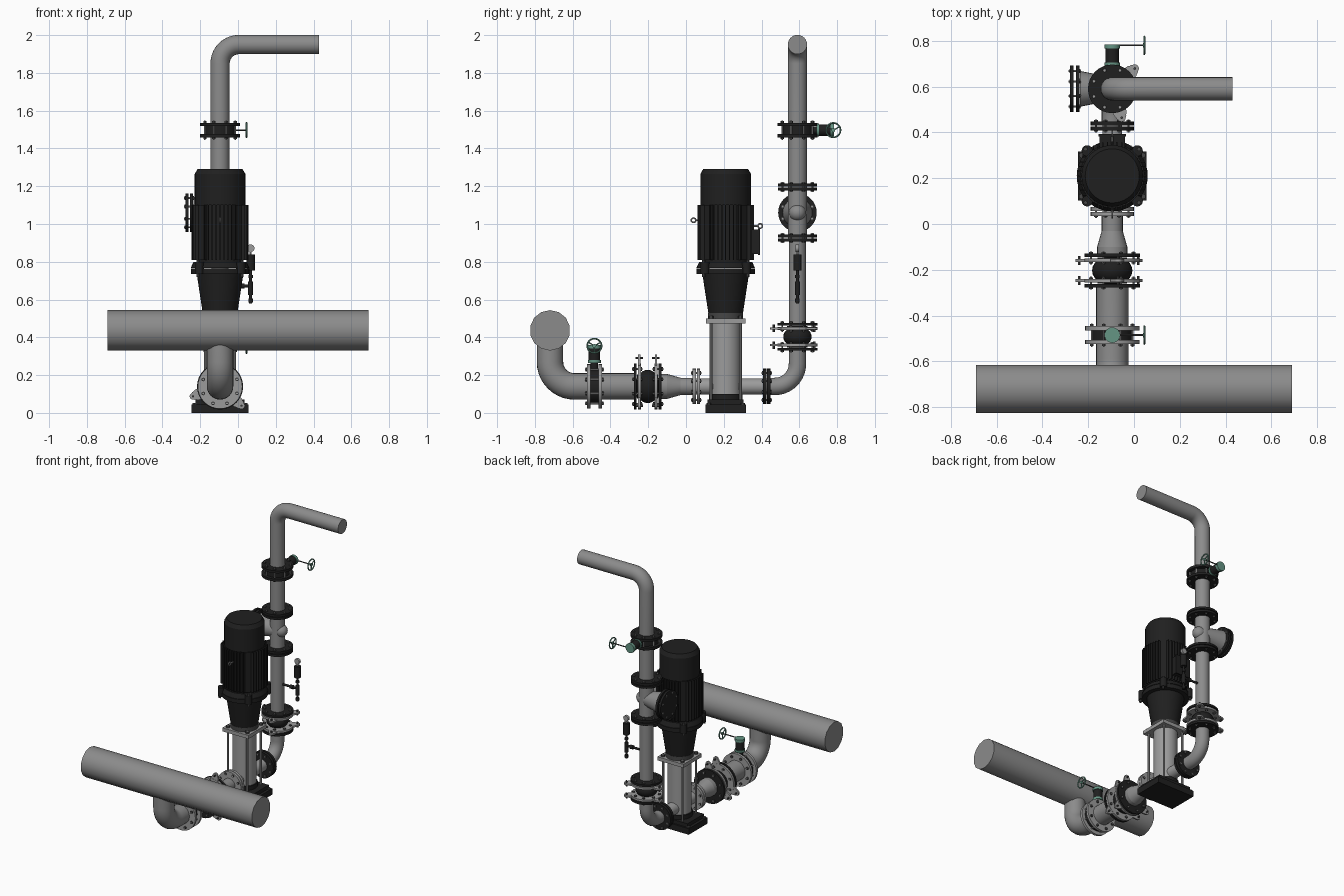
import bpy, bmesh, math
from mathutils import Vector as V, Matrix

if "Cube" in bpy.data.objects:
    bpy.data.objects.remove(bpy.data.objects["Cube"])

def mat(name, c):
    m = bpy.data.materials.new(name)
    m.diffuse_color = (*c, 1)
    m.use_nodes = True
    m.node_tree.nodes["Principled BSDF"].inputs["Base Color"].default_value = m.diffuse_color
    return m

GREY = mat("pipe grey", (0.26, 0.26, 0.26))
STEEL = mat("light steel", (0.33, 0.33, 0.33))
BLACK = mat("cast black", (0.014, 0.014, 0.014))
DARK = mat("dark bolt grey", (0.06, 0.06, 0.06))
GREEN = mat("valve green", (0.13, 0.30, 0.23))
X, Y, Z = V((1, 0, 0)), V((0, 1, 0)), V((0, 0, 1))
AX = -0.095                      # centre plane of the pipework
RY = 0.59                        # riser position


class Part:
    """Collects primitives into one named object."""
    def __init__(self, name):
        self.name, self.bm, self.mats = name, bmesh.new(), []

    def paint(self, verts, m):
        if m not in self.mats:
            self.mats.append(m)
        for f in {f for v in verts for f in v.link_faces}:
            f.material_index = self.mats.index(m)

    def cyl(self, p0, p1, r, m, r2=None, seg=24):
        p0, p1 = V(p0), V(p1)
        d = p1 - p0
        mx = Matrix.Translation((p0 + p1) / 2) @ d.to_track_quat('Z', 'Y').to_matrix().to_4x4()
        g = bmesh.ops.create_cone(self.bm, cap_ends=True, segments=seg, radius1=r,
                                  radius2=r if r2 is None else r2, depth=d.length, matrix=mx)
        self.paint(g['verts'], m)

    def box(self, c, s, m, rot=0):
        mx = Matrix.Translation(c) @ Matrix.Rotation(rot, 4, 'Z') @ Matrix.Diagonal((*s, 1))
        self.paint(bmesh.ops.create_cube(self.bm, size=1, matrix=mx)['verts'], m)

    def ball(self, c, r, m, scale=(1, 1, 1)):
        mx = Matrix.Translation(c) @ Matrix.Diagonal((*scale, 1))
        self.paint(bmesh.ops.create_uvsphere(self.bm, u_segments=24, v_segments=14, radius=r, matrix=mx)['verts'], m)

    def tube(self, path, side, r, m, seg=24, closed=False):
        """Sweep a circle along a planar path; side is the plane normal."""
        n, rings = len(path), []
        for i, p in enumerate(path):
            a, b = (path[i - 1], path[(i + 1) % n]) if closed else (path[max(i - 1, 0)], path[min(i + 1, n - 1)])
            up = side.cross((b - a).normalized())
            rings.append([self.bm.verts.new(p + r * (math.cos(t) * side + math.sin(t) * up))
                          for t in (2 * math.pi * k / seg for k in range(seg))])
        for i in range(n if closed else n - 1):
            A, B = rings[i], rings[(i + 1) % n]
            for k in range(seg):
                self.bm.faces.new((A[k], A[(k + 1) % seg], B[(k + 1) % seg], B[k]))
        if not closed:
            self.bm.faces.new(rings[0])
            self.bm.faces.new(rings[-1])
        self.paint([v for q in rings for v in q], m)

    def ring(self, c, u, v, R, r, m, seg=28):
        pts = [V(c) + R * (math.cos(t) * u + math.sin(t) * v) for t in (2 * math.pi * k / seg for k in range(seg))]
        self.tube(pts, u.cross(v), r, m, 8, True)

    def done(self):
        bmesh.ops.recalc_face_normals(self.bm, faces=self.bm.faces)
        me = bpy.data.meshes.new(self.name)
        self.bm.to_mesh(me)
        self.bm.free()
        for m in self.mats:
            me.materials.append(m)
        o = bpy.data.objects.new(self.name, me)
        bpy.context.collection.objects.link(o)
        bpy.ops.object.select_all(action='DESELECT')
        o.select_set(True)
        bpy.context.view_layer.objects.active = o
        bpy.ops.object.shade_smooth_by_angle(angle=math.radians(35))


def side_axes(d):
    u = X if abs(d.x) < 0.5 else Y
    return u, (Z if abs(d.z) < 0.5 else Y)

def bend(start, c, a, b, R, end):
    """Straight, quarter bend about c from -b towards a, straight."""
    arc = [c + R * (math.sin(t) * a - math.cos(t) * b) for t in (math.pi / 2 * k / 10 for k in range(11))]
    return [V(start)] + arc + [V(end)]

def flanges(part, c, d, offs, r, t, mats, n=8, reach=0.012):
    """Bolted flange discs along d at the given offsets, with through bolts."""
    c = V(c)
    u, v = side_axes(d)
    for o, m in zip(offs, mats):
        part.cyl(c + d * (o - t / 2), c + d * (o + t / 2), r, m, seg=32)
    lo, hi = min(offs) - t / 2 - reach, max(offs) + t / 2 + reach
    for k in range(n):
        a = 2 * math.pi * (k + 0.5) / n
        p = c + (math.cos(a) * u + math.sin(a) * v) * r * 0.82
        part.cyl(p + d * lo, p + d * hi, 0.005, STEEL, seg=6)
        for e, s in ((lo, 1), (hi, -1)):
            part.cyl(p + d * (e + s * 0.003), p + d * (e + s * 0.012), 0.010, DARK, seg=6)

def valve(name, c, d, stem, r, mount, fm):
    """Butterfly valve with gearbox and hand wheel on the +x side."""
    p, c = Part(name), V(c)
    flanges(p, c, d, (-0.030, 0.030), r, 0.018, (fm, fm))
    p.cyl(c - d * 0.022, c + d * 0.022, r * 0.78, BLACK)
    s = lambda h: c + stem * h
    p.cyl(s(0.05), s(mount - 0.08), 0.02, BLACK, seg=16)
    p.cyl(s(mount - 0.09), s(mount - 0.075), 0.034, GREEN, seg=20)
    p.cyl(s(mount - 0.075), s(mount - 0.015), 0.030, BLACK, seg=20)
    p.cyl(s(mount - 0.015), s(mount + 0.004), 0.034, GREEN, seg=20)
    h = s(mount)
    w = h + X * 0.14
    p.cyl(h, w + X * 0.005, 0.004, DARK, seg=8)
    p.ring(w, Y, Z, 0.038, 0.0045, GREEN)
    p.cyl(w - X * 0.006, w + X * 0.006, 0.010, GREEN, seg=12)
    for k in range(3):
        a = 2 * math.pi * k / 3 + 0.5
        p.cyl(w, w + 0.038 * (math.cos(a) * Y + math.sin(a) * Z), 0.0035, GREEN, seg=6)
    p.done()

def joint(name, c, d, half, r, ball_r, angles):
    """Rubber expansion joint between two flange pairs with lug plates."""
    p, c = Part(name), V(c)
    u, v = side_axes(d)
    p.ball(c, ball_r, BLACK, [1 - 0.25 * abs(q) for q in d])
    p.cyl(c - d * half, c + d * half, ball_r * 0.72, BLACK)
    for s in (-1, 1):
        e = c + d * s * half
        flanges(p, e, d * s, (-0.012, 0.010), r, 0.015, (STEEL, BLACK), reach=0.010)
        for a in angles:
            q = math.cos(math.radians(a)) * u + math.sin(math.radians(a)) * v
            for f, rad in ((1.0, 0.030), (1.14, 0.024), (1.25, 0.018)):
                b = e + q * r * f - d * s * 0.012
                p.cyl(b - d * 0.006, b + d * 0.006, rad, STEEL, seg=16)
            p.cyl(b - d * 0.02, b + d * 0.02, 0.006, DARK, seg=6)
    p.done()

# suction manifold and its pipe
p = Part("suction_manifold")
p.cyl((-0.69, -0.72, 0.437), (0.69, -0.72, 0.437), 0.107, GREY, seg=14)
p.done()
p = Part("suction_pipe")
p.tube(bend((AX, -0.72, 0.43), V((AX, -0.59, 0.27)), -Z, Y, 0.13, (AX, -0.27, 0.14)), X, 0.07, GREY)
p.cyl((AX, -0.14, 0.14), (AX, -0.10, 0.14), 0.066, GREY)
p.cyl((AX, -0.10, 0.14), (AX, -0.03, 0.14), 0.066, GREY, 0.046)
p.cyl((AX, -0.03, 0.14), (AX, 0.05, 0.14), 0.046, GREY)
p.done()
valve("suction_valve", (AX, -0.485, 0.14), Y, Z, 0.118, 0.215, STEEL)
joint("suction_expansion_joint", (AX, -0.203, 0.14), Y, 0.056, 0.122, 0.088, (80, 200, 318))

# pump body
P = V((AX, 0.21, 0))
p = Part("pump_body")
p.cyl(P + Z * 0.06, P + Z * 0.48, 0.080, STEEL, seg=32)
p.cyl(P + Z * 0.07, P + Z * 0.10, 0.088, BLACK, seg=32)
p.cyl((AX, 0.05, 0.14), (AX, 0.43, 0.14), 0.043, STEEL)
p.box(P + Z * 0.487, (0.21, 0.21, 0.026), STEEL)
p.cyl(P + Z * 0.50, P + Z * 0.53, 0.093, DARK, seg=32)
for sx in (-1, 1):
    for sy in (-1, 1):
        q = P + X * sx * 0.078 + Y * sy * 0.078
        p.cyl(q + Z * 0.06, q + Z * 0.515, 0.008, STEEL, seg=10)
        p.cyl(q + Z * 0.50, q + Z * 0.514, 0.014, DARK, seg=6)
p.done()
p = Part("pump_base")
p.box(P + Z * 0.022, (0.30, 0.215, 0.044), BLACK)
p.box(P + Z * 0.055, (0.26, 0.19, 0.03), BLACK)
for sx in (-1, 1):
    for sy in (-1, 1):
        q = P + X * sx * 0.135 + Y * sy * 0.09
        p.cyl(q + Z * 0.04, q + Z * 0.052, 0.012, DARK, seg=6)
p.done()
p = Part("pump_flanges")
flanges(p, (AX, 0.055, 0.14), Y, (-0.011, 0.011), 0.094, 0.018, (STEEL, STEEL), reach=0.008)
flanges(p, (AX, 0.428, 0.14), Y, (-0.011, 0.011), 0.094, 0.018, (BLACK, BLACK), reach=0.008)
p.done()

# motor: stool, flange, finned body, fan cover
p = Part("motor")
for z0, z1, r0, r1 in ((0.53, 0.74, 0.092, 0.124), (0.735, 0.765, 0.155, 0.155), (0.768, 0.80, 0.155, 0.14),
                       (0.80, 1.11, 0.124, 0.124), (1.10, 1.265, 0.134, 0.134), (1.265, 1.292, 0.134, 0.118)):
    p.cyl(P + Z * z0, P + Z * z1, r0, BLACK, r1, seg=40)
for q in range(4):                       # parallel cooling fins, four sides
    a = q * math.pi / 2
    d, s = V((math.cos(a), math.sin(a), 0)), V((-math.sin(a), math.cos(a), 0))
    for k in range(-4, 5):
        out = 0.150 - 0.0011 * k * k
        p.box(P + d * (0.09 + out) / 2 + s * k * 0.0205 + Z * 0.955, (out - 0.09, 0.006, 0.29), BLACK, a)
    e = (d + s).normalized()             # corner lugs on the flange
    p.cyl(P + e * 0.155 + Z * 0.735, P + e * 0.155 + Z * 0.80, 0.024, BLACK, seg=16)
    p.box(P + e * 0.13 + Z * 0.955, (0.02, 0.05, 0.29), BLACK, a + math.pi / 4)
    p.cyl(P + e * 0.165 + Z * 0.72, P + e * 0.165 + Z * 0.81, 0.009, DARK, seg=6)
p.done()
p = Part("terminal_box")
p.box(P + V((0, 0.145, 0.905)), (0.11, 0.065, 0.13), BLACK)
p.box(P + V((0, 0.177, 0.905)), (0.12, 0.010, 0.14), BLACK)
p.done()
p = Part("lifting_eyes")
for y, z in ((-0.17, 1.02), (0.183, 0.99)):
    c = P + V((0, y, z))
    p.ring(c, Y, Z, 0.012, 0.004, STEEL, 16)
    p.cyl(P + V((0, y * 0.75, z)), P + V((0, y * 0.94, z)), 0.005, STEEL, seg=8)
p.done()

# discharge riser
p = Part("discharge_elbow")
p.tube(bend((AX, 0.43, 0.14), V((AX, 0.47, 0.26)), Y, Z, 0.12, (AX, RY, 0.345)), X, 0.046, GREY)
p.done()
joint("discharge_expansion_joint", (AX, RY, 0.403), Z, 0.056, 0.106, 0.075, (42, 165, -72))
p = Part("discharge_riser")
p.cyl((AX, RY, 0.46), (AX, RY, 0.93), 0.046, GREY)
p.cyl((AX, RY, 1.19), (AX, RY, 1.47), 0.050, GREY)
p.tube(bend((AX, RY, 1.52), V((0.005, RY, 1.85)), Z, X, 0.10, (0.43, RY, 1.95)), Y, 0.051, GREY)
p.done()

# check valve with side cover
p = Part("check_valve")
p.cyl((AX, RY, 0.92), (AX, RY, 1.20), 0.051, GREY)
p.cyl((AX, RY, 1.06), (-0.235, RY, 1.06), 0.050, GREY, 0.078)
p.ball((AX + 0.03, RY, 1.06), 0.044, GREY)
for z in (0.925, 1.195):
    flanges(p, (AX, RY, z), Z, (-0.010, 0.011), 0.104, 0.016, (BLACK, BLACK), reach=0.008)
flanges(p, (-0.258, RY, 1.06), X, (-0.013, 0.013), 0.102, 0.016, (BLACK, BLACK), reach=0.006)
p.done()
valve("discharge_valve", (AX, RY, 1.497), Z, Y, 0.106, 0.19, BLACK)

# pressure gauge assembly
p = Part("pressure_gauge")
G = V((0.067, RY, 0))
p.cyl((AX, RY, 0.672), G + Z * 0.672, 0.008, BLACK, seg=12)
p.cyl((0.01, RY, 0.672), (0.035, RY, 0.672), 0.014, BLACK, seg=12)
p.cyl(G + Z * 0.58, G + Z * 0.76, 0.008, BLACK, seg=12)
for z0, z1, r in ((0.585, 0.605, 0.012), (0.625, 0.695, 0.013), (0.715, 0.73, 0.012), (0.755, 0.838, 0.022)):
    p.cyl(G + Z * z0, G + Z * z1, r, BLACK, seg=16)
p.cyl(G + Z * 0.83, G + Z * 0.86, 0.006, STEEL, seg=10)
p.cyl(G + V((0, -0.009, 0.872)), G + V((0, 0.009, 0.872)), 0.020, STEEL, seg=20)
p.done()
